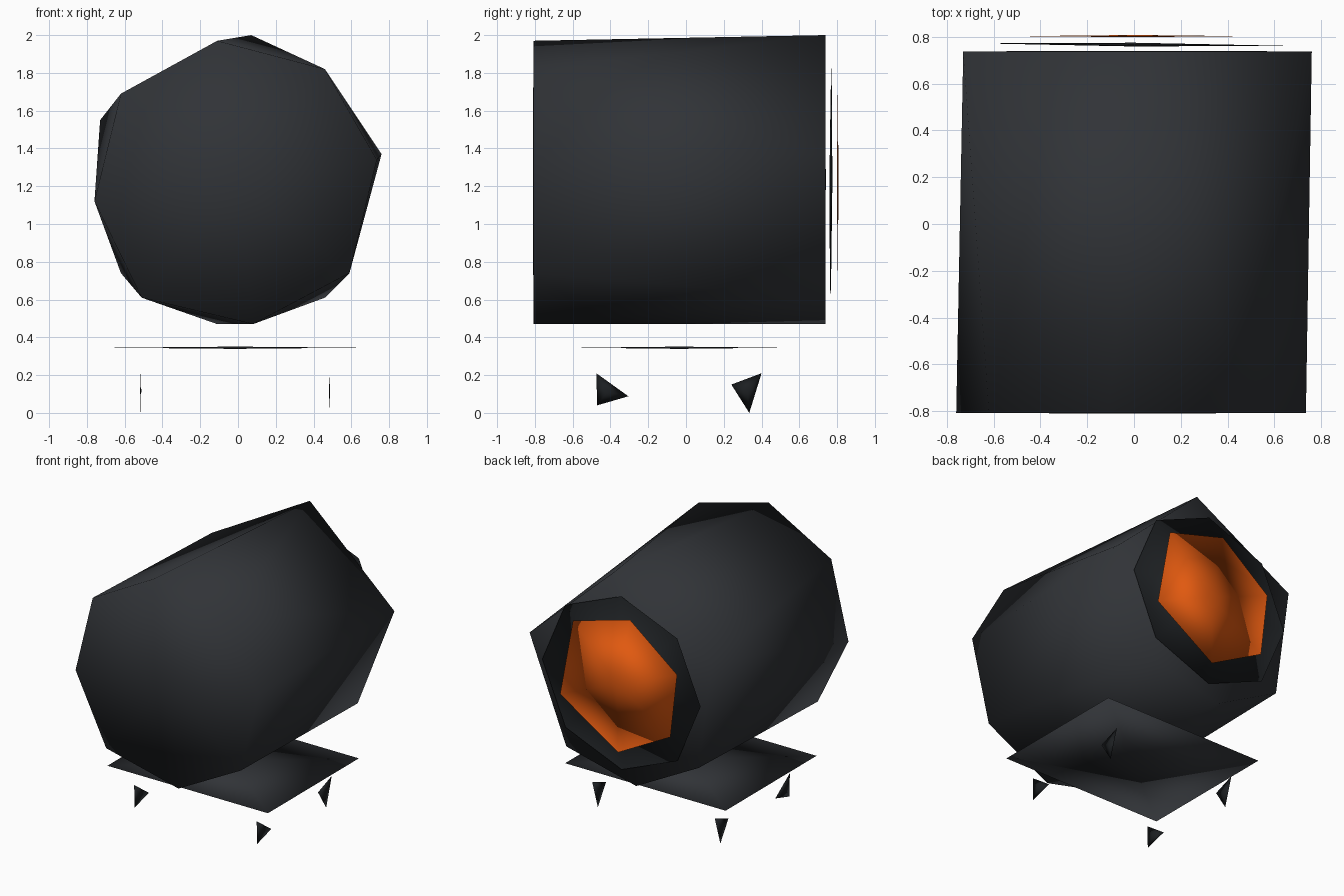
import bpy, bmesh, math

if "Cube" in bpy.data.objects:
    bpy.data.objects.remove(bpy.data.objects["Cube"])


def material(name, rgb):
    m = bpy.data.materials.new(name)
    m.diffuse_color = (*rgb, 1)
    m.use_nodes = True
    m.node_tree.nodes["Principled BSDF"].inputs["Base Color"].default_value = m.diffuse_color
    return m


dark = material("dark_grey", (0.03, 0.033, 0.038))
black = material("black", (0.012, 0.014, 0.016))
orange = material("orange", (0.75, 0.1, 0.005))


def hull(name, points, mat):
    """Smooth-shaded convex solid around the given points."""
    bm = bmesh.new()
    for p in points:
        bm.verts.new(p)
    res = bmesh.ops.convex_hull(bm, input=bm.verts[:])
    bmesh.ops.delete(bm, geom=[v for v in res["geom_interior"]
                               if isinstance(v, bmesh.types.BMVert)], context='VERTS')
    bmesh.ops.recalc_face_normals(bm, faces=bm.faces[:])
    for f in bm.faces:
        f.smooth = True
    me = bpy.data.meshes.new(name)
    bm.to_mesh(me)
    bm.free()
    me.materials.append(mat)
    ob = bpy.data.objects.new(name, me)
    bpy.context.collection.objects.link(ob)
    return ob


def ring(profile, y):
    return [(x, y, z) for x, z in profile]


# Barrel body: eight-sided front end, coarser back end
front = [(-.76, 1.12), (-.62, 1.69), (-.11, 1.97), (.46, 1.82),
         (.735, 1.34), (.59, .74), (.08, .47), (-.51, .61)]
back = [(.07, 2.0), (.76, 1.37), (.46, .61), (-.11, .47), (-.62, .74), (-.73, 1.55)]
hull("barrel", ring(front, -.808) + ring(back, .738)
     + [(0, -.81, 1.235), (0, .74, 1.235)], dark)

# Black backing disc, slightly tilted
octagon = []
for i in range(8):
    a = i * math.pi / 4
    x, z = -.01 + .65 * math.cos(a), 1.215 + .64 * math.sin(a)
    octagon.append((x, .767 - .008 * x + .004 * (z - 1.2), z))
hull("back_disc", octagon + [(0, .759, 1.22), (0, .775, 1.22)], black)

# Orange cone facing the back
cone = [(.36, 1.59), (-.105, 1.72), (-.49, 1.417), (-.435, .943), (-.007, .715), (.465, 1.02)]
hull("orange_cone", ring(cone, .803) + [(0, .799, 1.22), (0, .808, 1.22)], orange)

# Base plate
plate = [(x, y, .345) for x in (-.67, .64) for y in (-.565, .495)]
hull("base_plate", plate + [(-.015, -.035, .339), (-.015, -.035, .351)], dark)

# Four thin triangular feet
shapes = {"front": [(-.475, .21), (-.47, .04), (-.305, .088)],
          "back": [(.24, .15), (.40, .21), (.335, .0)]}
for side, x in (("left", -.515), ("right", .485)):
    for end, tri in shapes.items():
        cy, cz = (sum(p[k] for p in tri) / 3 for k in (0, 1))
        hull(f"{end}_{side}_foot", [(x, y, z) for y, z in tri]
             + [(x - .003, cy, cz), (x + .003, cy, cz)], black)
